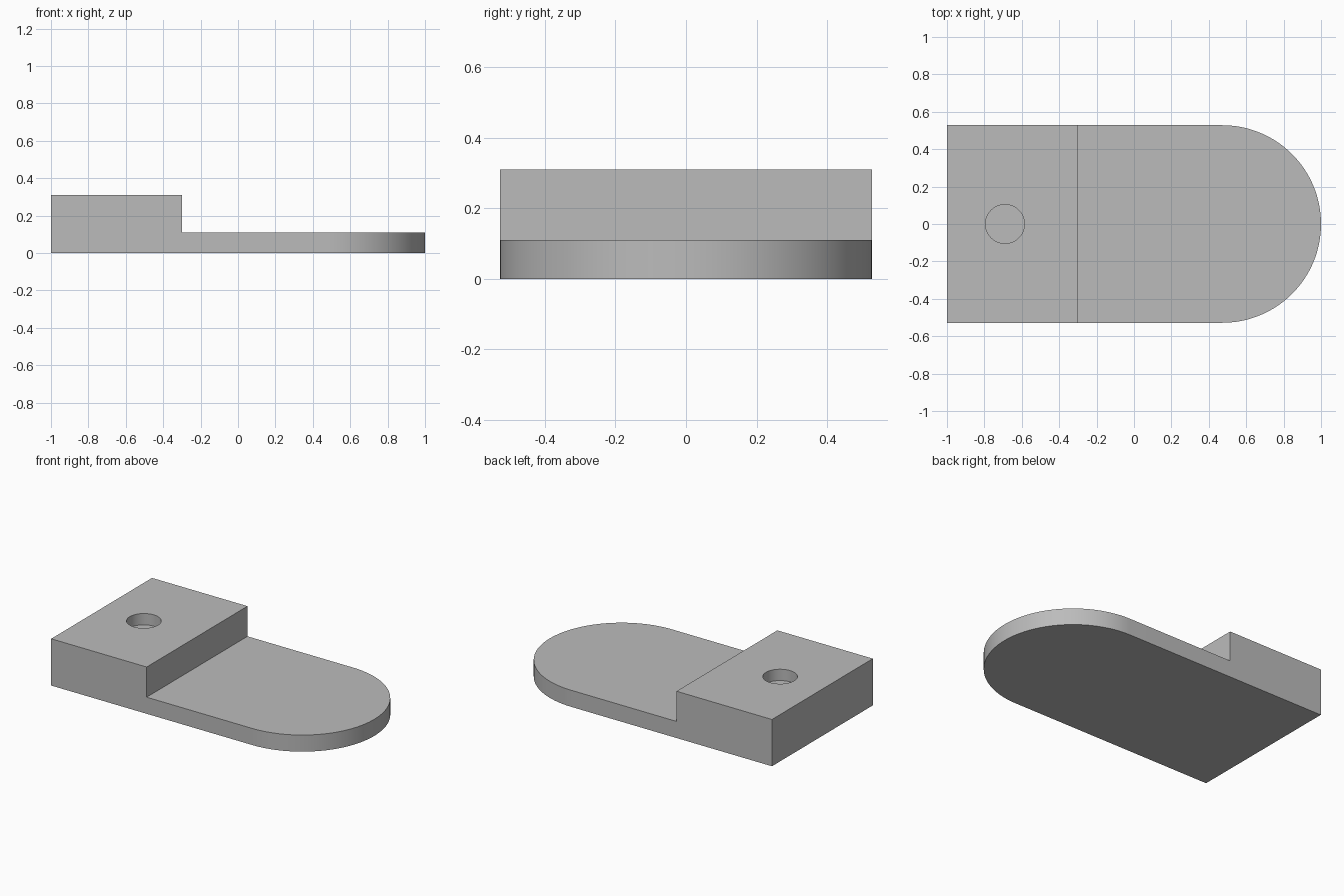
import bpy
import bmesh
from math import cos, sin, pi, radians

if "Cube" in bpy.data.objects:
    bpy.data.objects.remove(bpy.data.objects["Cube"], do_unlink=True)

HALF_WIDTH = 0.528
BACK_X, STEP_X, TIP_X = -1.0, -0.3, 1.0
PLATE_TOP, BLOCK_TOP = 0.11, 0.31
HOLE_X, HOLE_RADIUS, HOLE_DEPTH = -0.69, 0.104, 0.075
ARC_STEPS = 64

grey = bpy.data.materials.new("plain grey")
grey.use_nodes = True
colour = (0.5, 0.5, 0.5, 1)
grey.diffuse_color = colour
grey.node_tree.nodes["Principled BSDF"].inputs["Base Color"].default_value = colour


def extrude_up(bm, faces, height):
    """Raise the given faces and return the new top faces."""
    new = bmesh.ops.extrude_face_region(bm, geom=faces)["geom"]
    verts = [g for g in new if isinstance(g, bmesh.types.BMVert)]
    bmesh.ops.translate(bm, verts=verts, vec=(0, 0, height))
    return [g for g in new if isinstance(g, bmesh.types.BMFace)]


# Plate outline: square at one end, semicircular at the other
arc_x = TIP_X - HALF_WIDTH
outline = [(BACK_X, HALF_WIDTH), (BACK_X, -HALF_WIDTH)]
for i in range(ARC_STEPS + 1):
    a = -pi / 2 + pi * i / ARC_STEPS
    outline.append((arc_x + HALF_WIDTH * cos(a), HALF_WIDTH * sin(a)))

bm = bmesh.new()
base = bm.faces.new([bm.verts.new((x, y, 0)) for x, y in outline])
top = extrude_up(bm, [base], PLATE_TOP)

# Raised block: split the plate top at the step and lift the square end
edges = list({e for f in top for e in f.edges})
verts = list({v for f in top for v in f.verts})
bmesh.ops.bisect_plane(bm, geom=top + edges + verts,
                       plane_co=(STEP_X, 0, 0), plane_no=(1, 0, 0))
raised = [f for f in bm.faces if f.calc_center_median().x < STEP_X
          and all(v.co.z > PLATE_TOP / 2 for v in f.verts)]
extrude_up(bm, raised, BLOCK_TOP - PLATE_TOP)
bmesh.ops.delete(bm, geom=[f for f in raised if f.is_valid], context="FACES_ONLY")

# Close the underside if the extrusion removed it, then tidy
if not any(all(v.co.z == 0 for v in f.verts) for f in bm.faces):
    bmesh.ops.holes_fill(bm, edges=[e for e in bm.edges if e.is_boundary])
bmesh.ops.recalc_face_normals(bm, faces=bm.faces[:])
mesh = bpy.data.meshes.new("stepped_plate")
bm.to_mesh(mesh)
bm.free()
mesh.materials.append(grey)
plate = bpy.data.objects.new("stepped_plate", mesh)
bpy.context.collection.objects.link(plate)

# Blind round hole in the block
bpy.ops.mesh.primitive_cylinder_add(vertices=64, radius=HOLE_RADIUS, depth=2 * HOLE_DEPTH,
                                    location=(HOLE_X, 0, BLOCK_TOP))
cutter = bpy.context.object
cutter.name = "hole_cutter"
cutter.hide_render = True
cutter.data.materials.append(grey)

cut = plate.modifiers.new("hole", "BOOLEAN")
cut.operation = "DIFFERENCE"
cut.solver = "EXACT"
cut.object = cutter
bpy.ops.object.select_all(action="DESELECT")
plate.select_set(True)
bpy.context.view_layer.objects.active = plate
bpy.ops.object.modifier_apply(modifier=cut.name)
bpy.data.objects.remove(cutter, do_unlink=True)
bpy.ops.object.shade_smooth_by_angle(angle=radians(30))
